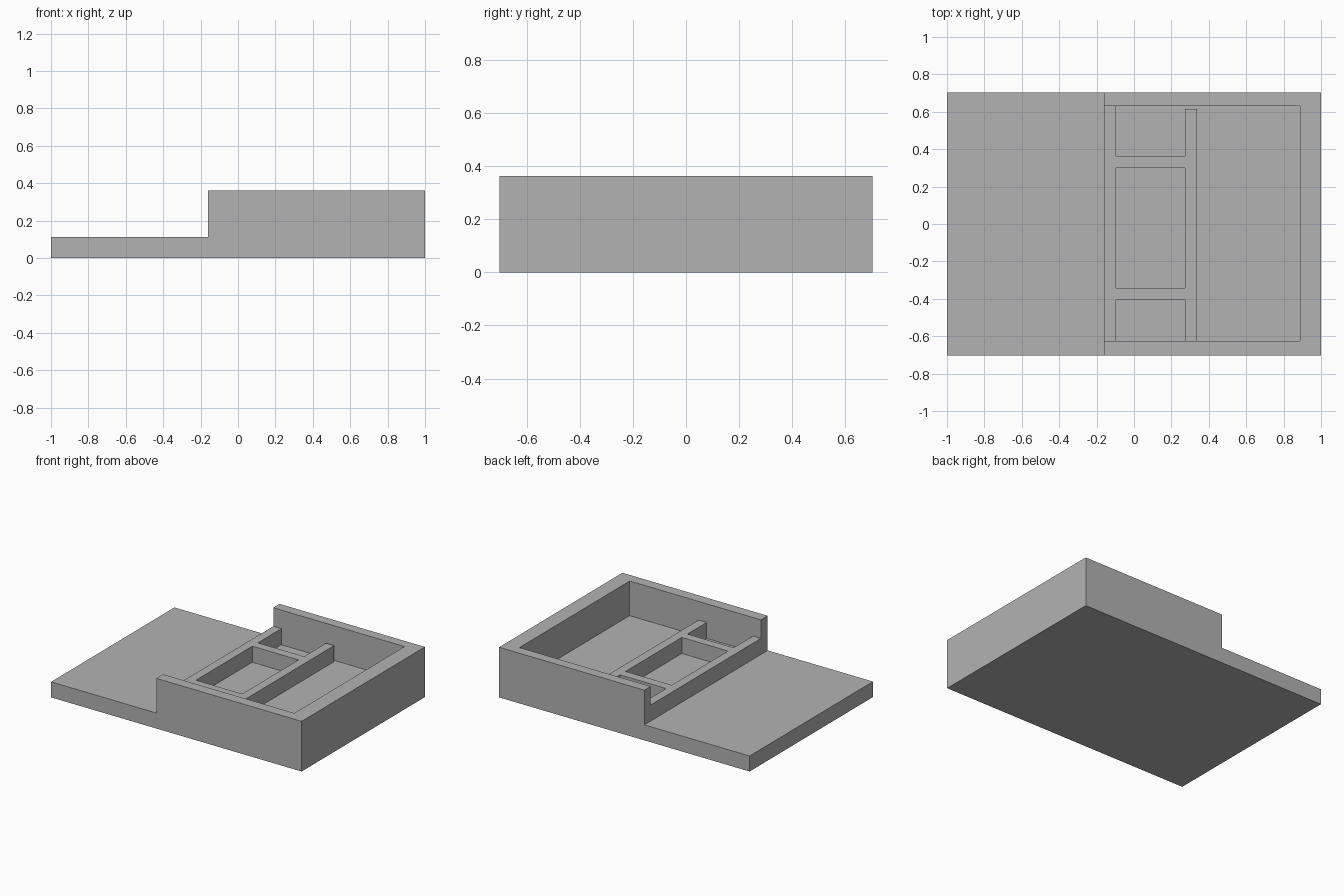
import bpy, bmesh
from mathutils import Vector

if "Cube" in bpy.data.objects:
    bpy.data.objects.remove(bpy.data.objects["Cube"], do_unlink=True)

# Main levels and edges
HALF_X, HALF_Y = 1.0, 0.703
FLOOR, DIVIDER_TOP, WALL_TOP = 0.112, 0.228, 0.362
STEP = -0.16
NEAR, FAR = -0.626, 0.631
CELL_L, CELL_R, DIVIDER_R, BAY_R = -0.096, 0.273, 0.337, 0.888

grey = bpy.data.materials.new("plain grey")
grey.use_nodes = True
colour = (0.45, 0.45, 0.45, 1.0)
grey.diffuse_color = colour
grey.node_tree.nodes["Principled BSDF"].inputs["Base Color"].default_value = colour


def prism(name, outline, offset):
    """Extrude a flat outline along the offset vector."""
    bm = bmesh.new()
    face = bm.faces.new([bm.verts.new(p) for p in outline])
    grown = bmesh.ops.extrude_face_region(bm, geom=[face], use_keep_orig=True)
    moved = [v for v in grown["geom"] if isinstance(v, bmesh.types.BMVert)]
    bmesh.ops.translate(bm, verts=moved, vec=Vector(offset))
    bmesh.ops.recalc_face_normals(bm, faces=bm.faces)
    mesh = bpy.data.meshes.new(name)
    bm.to_mesh(mesh)
    bm.free()
    mesh.materials.append(grey)
    obj = bpy.data.objects.new(name, mesh)
    bpy.context.collection.objects.link(obj)
    return obj


def pit(name, outline, bottom):
    """Upright cutter that opens above the walls."""
    return prism(name, [(x, y, bottom) for x, y in outline], (0, 0, 0.5 - bottom))


def rect(x0, x1, y0, y1):
    return [(x0, y0), (x1, y0), (x1, y1), (x0, y1)]


# Stepped body: low platform on the left, tall tray on the right
side = [(-HALF_X, 0), (HALF_X, 0), (HALF_X, WALL_TOP),
        (STEP, WALL_TOP), (STEP, FLOOR), (-HALF_X, FLOOR)]
body = prism("stepped_tray_body", [(x, -HALF_Y, z) for x, z in side], (0, 2 * HALF_Y, 0))

# The large bay joins the far cell through a slit behind the long divider
bay = [(DIVIDER_R, NEAR), (BAY_R, NEAR), (BAY_R, FAR), (CELL_L, FAR),
       (CELL_L, 0.364), (CELL_R, 0.364), (CELL_R, 0.615), (DIVIDER_R, 0.615)]
cutters = [
    pit("tray_opening_cutter", rect(STEP - 0.1, BAY_R, NEAR, FAR), DIVIDER_TOP),
    pit("near_cell_cutter", rect(CELL_L, CELL_R, NEAR, -0.406), FLOOR),
    pit("middle_cell_cutter", rect(CELL_L, CELL_R, -0.342, 0.30), FLOOR),
    pit("bay_cutter", bay, FLOOR),
]

# Carve the tray, then discard the cutters
bpy.context.view_layer.objects.active = body
for cutter in cutters:
    cutter.hide_render = True
    mod = body.modifiers.new(cutter.name, "BOOLEAN")
    mod.operation = "DIFFERENCE"
    mod.solver = "EXACT"
    mod.object = cutter
    bpy.ops.object.modifier_apply(modifier=mod.name)
    bpy.data.objects.remove(cutter, do_unlink=True)
